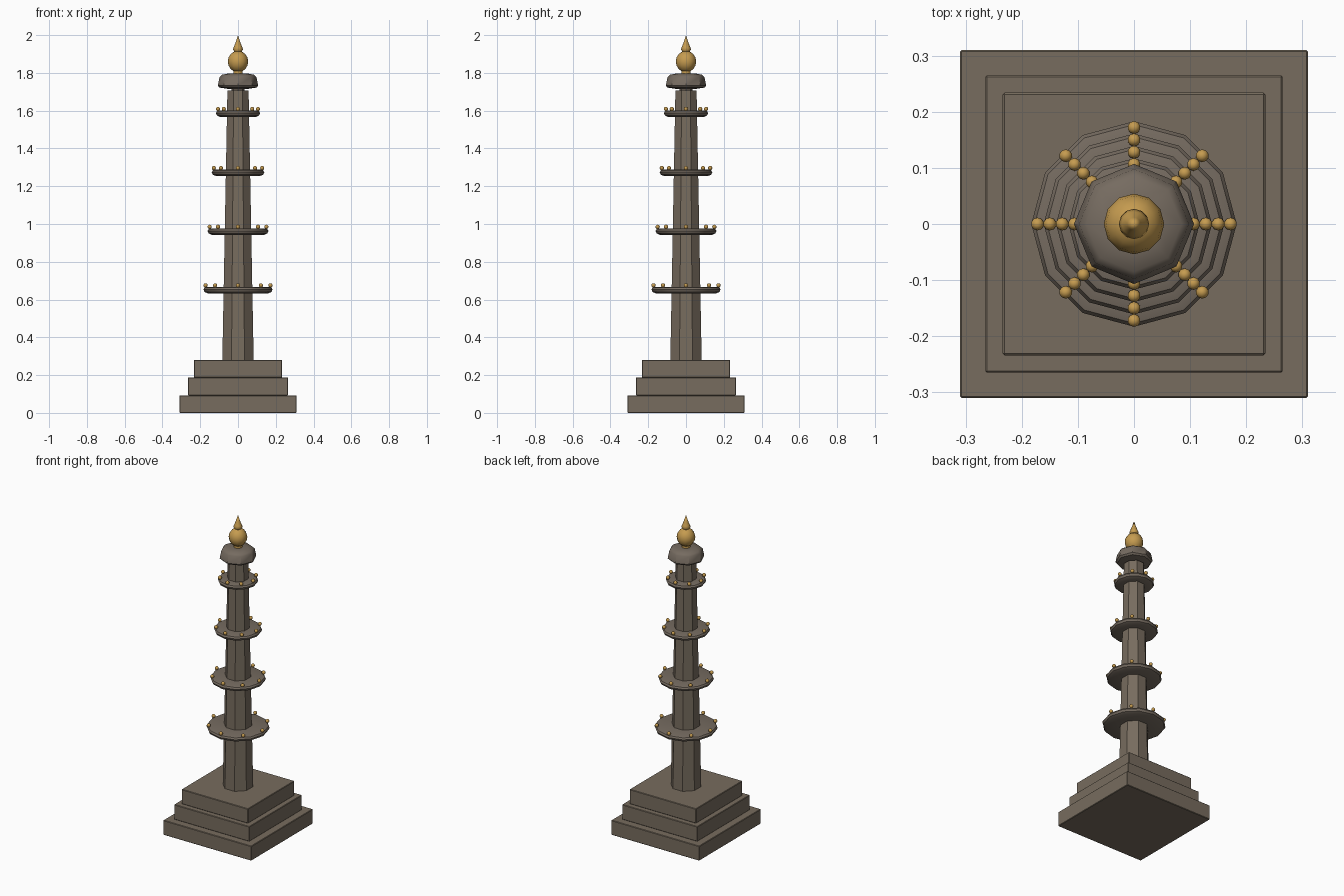
import bpy, bmesh, math
from mathutils import Matrix

if "Cube" in bpy.data.objects:
    bpy.data.objects.remove(bpy.data.objects["Cube"])


def material(name, rgb):
    m = bpy.data.materials.new(name)
    m.diffuse_color = (*rgb, 1)
    m.use_nodes = True
    m.node_tree.nodes["Principled BSDF"].inputs["Base Color"].default_value = m.diffuse_color
    return m


STONE = material("brown stone", (0.185, 0.150, 0.112))
TRIM = material("grey brown trim", (0.180, 0.148, 0.118))
GOLD = material("gold", (0.56, 0.33, 0.08))


def finish(bm, name, mat, smooth=None):
    bmesh.ops.recalc_face_normals(bm, faces=bm.faces[:])
    mesh = bpy.data.meshes.new(name)
    bm.to_mesh(mesh)
    bm.free()
    mesh.materials.append(mat)
    obj = bpy.data.objects.new(name, mesh)
    bpy.context.collection.objects.link(obj)
    if smooth:
        bpy.ops.object.select_all(action='DESELECT')
        obj.select_set(True)
        bpy.context.view_layer.objects.active = obj
        bpy.ops.object.shade_smooth_by_angle(angle=math.radians(smooth))
    return obj


def lathe(name, profile, sides, mat, turn=0.0, smooth=None):
    """Stack rings of (radius, height) into a closed solid; radius 0 is a tip."""
    bm = bmesh.new()
    rings = []
    for r, z in profile:
        if r == 0:
            rings.append([bm.verts.new((0, 0, z))] * sides)
        else:
            angles = [turn + math.tau * i / sides for i in range(sides)]
            rings.append([bm.verts.new((r * math.cos(a), r * math.sin(a), z)) for a in angles])
    for low, high in zip(rings, rings[1:]):
        for i in range(sides):
            j = (i + 1) % sides
            bm.faces.new(list(dict.fromkeys((low[i], low[j], high[j], high[i]))))
    for ring, (r, z) in ((rings[0], profile[0]), (rings[-1], profile[-1])):
        if r:
            bm.faces.new(ring)
    return finish(bm, name, mat, smooth)


# Stepped square base with softened edges
for i, (half, z0, z1) in enumerate([(0.31, 0, 0.093), (0.265, 0.093, 0.188), (0.234, 0.188, 0.281)]):
    bm = bmesh.new()
    bmesh.ops.create_cube(bm, size=1)
    bmesh.ops.transform(bm, verts=bm.verts[:], matrix=Matrix.Translation((0, 0, (z0 + z1) / 2))
                        @ Matrix.Diagonal((2 * half, 2 * half, z1 - z0, 1)))
    bmesh.ops.bevel(bm, geom=bm.edges[:], offset=0.003, segments=1, affect='EDGES')
    finish(bm, f"base_step_{i + 1}", STONE)

# Tapered octagonal shaft, flat side to the front
K = 1 / math.cos(math.pi / 8)
lathe("shaft", [(0.083 * K, 0.28), (0.056 * K, 1.708)], 8, STONE, math.pi / 8)

# Balcony rings, each with eight gold beads
for i, (r, z) in enumerate([(0.183, 0.651), (0.161, 0.961), (0.139, 1.272), (0.117, 1.585)]):
    lathe(f"balcony_{i + 1}",
          [(0.05, z - 0.018), (r - 0.022, z - 0.018), (r - 0.006, z - 0.011), (r, z + 0.002),
           (r - 0.006, z + 0.012), (r - 0.02, z + 0.016), (0.05, z + 0.016)],
          12, TRIM, smooth=40)
    bm = bmesh.new()
    for k in range(8):
        a = math.tau * k / 8
        spot = Matrix.Translation(((r - 0.011) * math.cos(a), (r - 0.011) * math.sin(a), z + 0.024))
        bmesh.ops.create_uvsphere(bm, u_segments=10, v_segments=6, radius=0.0115, matrix=spot)
    finish(bm, f"balcony_beads_{i + 1}", GOLD, 60)

# Neck and domed octagonal cap
lathe("neck", [(0.035, 1.70), (0.035, 1.74)], 8, TRIM)
lathe("cap", [(0.05, 1.715), (0.098, 1.722), (0.107, 1.732), (0.098, 1.778), (0.085, 1.79), (0.05, 1.797)],
      8, TRIM, smooth=40)

# Finial: ball, collar and spike
ball = [(0.054 * math.sin(math.pi * k / 8), 1.86 - 0.057 * math.cos(math.pi * k / 8)) for k in range(9)]
ball[0], ball[-1] = (0, 1.803), (0, 1.917)
lathe("finial_ball", ball, 12, GOLD, smooth=40)
lathe("finial_stem", [(0.025, 1.79), (0.025, 1.82)], 12, GOLD)
lathe("finial_spike", [(0.014, 1.905), (0.027, 1.925), (0.022, 1.937), (0.012, 1.962), (0, 2.0)],
      12, GOLD, smooth=60)
